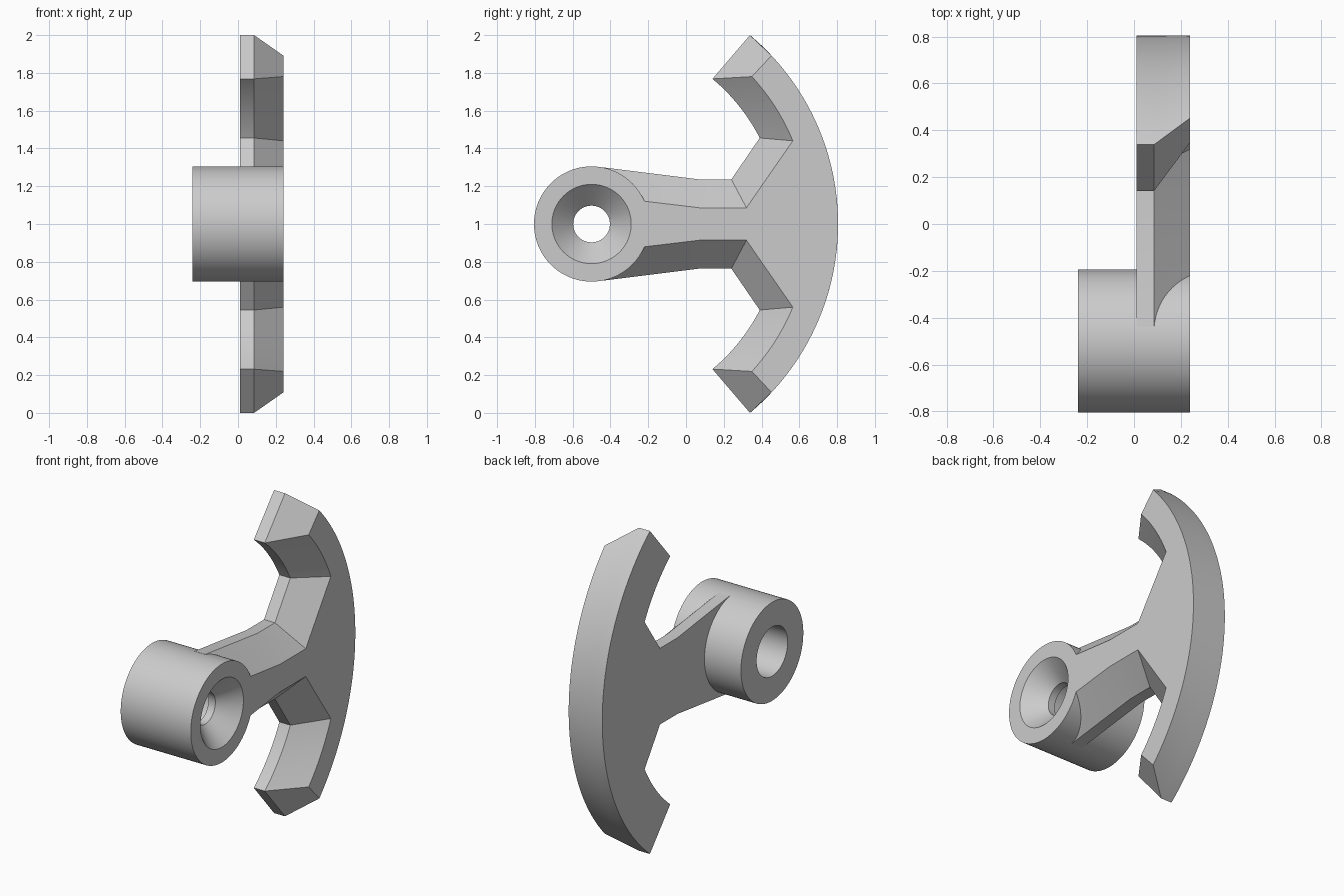
import bpy, bmesh
from math import radians, cos, sin, tau

if "Cube" in bpy.data.objects:
    bpy.data.objects.remove(bpy.data.objects["Cube"], do_unlink=True)

HUB_Y, MID_Z = -0.5, 1.0      # axis shared by the hub and the curved blade

grey = bpy.data.materials.new("plain grey")
grey.use_nodes = True
grey.diffuse_color = (0.6, 0.6, 0.6, 1)
grey.node_tree.nodes["Principled BSDF"].inputs["Base Color"].default_value = (0.6, 0.6, 0.6, 1)


def loft(name, rings):
    """Closed solid through rings of (x, y, z) points, capped at both ends."""
    bm = bmesh.new()
    loops = [[bm.verts.new(p) for p in ring] for ring in rings]
    n = len(loops[0])
    for a, b in zip(loops, loops[1:]):
        for i in range(n):
            j = (i + 1) % n
            bm.faces.new((a[i], a[j], b[j], b[i]))
    bm.faces.new(loops[0])
    bm.faces.new(loops[-1])
    bmesh.ops.recalc_face_normals(bm, faces=bm.faces)
    mesh = bpy.data.meshes.new(name)
    bm.to_mesh(mesh)
    bm.free()
    mesh.materials.append(grey)
    obj = bpy.data.objects.new(name, mesh)
    bpy.context.collection.objects.link(obj)
    return obj


def turned(name, profile, sides=96):
    """Solid turned about the hub axis from (x, radius) pairs."""
    return loft(name, [[(x, HUB_Y + r * cos(tau * i / sides), MID_Z + r * sin(tau * i / sides))
                        for i in range(sides)] for x, r in profile])


def arc(radius, start, end, steps):
    """Points (y, height from middle) on an arc about the hub axis, in degrees."""
    angles = [radians(start + (end - start) * i / steps) for i in range(steps + 1)]
    return [(HUB_Y + radius * cos(a), radius * sin(a)) for a in angles]


def outline(arm, inner, outer):
    """Arm edge, inner arc and outer arc, mirrored to the lower half."""
    half = arm + arc(*inner, 16) + arc(*outer, 32)
    return half + [(y, -h) for y, h in reversed(half[:-1])]


def at(x, points):
    return [(x, y, MID_Z + h) for y, h in points]


def combine(target, other, operation):
    mod = target.modifiers.new(operation.title(), "BOOLEAN")
    mod.operation, mod.object, mod.solver = operation, other, "EXACT"
    bpy.ops.object.select_all(action="DESELECT")
    target.select_set(True)
    bpy.context.view_layer.objects.active = target
    bpy.ops.object.modifier_apply(modifier=mod.name)
    bpy.data.objects.remove(other, do_unlink=True)


# Arm and anchor-shaped blade: straight base, then a wide chamfer to the face
base = outline([(-0.44, 0.3), (0.07, 0.236), (0.24, 0.236)],
               (1.0, 27.1, 50.2), (1.305, 50.02, 0))
face = outline([(-0.44, 0.147), (0.07, 0.086), (0.32, 0.086)],
               (1.153, 22.45, 42.6), (1.305, 43.1, 0))
arm = loft("arm_and_blade", [at(0.01, base), at(0.085, base), at(0.24, face)])

# Hub, joined to the arm
hub = turned("hub_with_blade", [(-0.24, 0.305), (0.24, 0.305)])
combine(hub, arm, "UNION")

# Stepped bore with a countersink on the face side
bore = turned("bore_cutter", [(-0.3, 0.152), (0.08, 0.152), (0.08, 0.097),
                              (0.127, 0.097), (0.24, 0.21), (0.3, 0.27)])
bore.hide_render = True
combine(hub, bore, "DIFFERENCE")

bpy.ops.object.shade_smooth_by_angle(angle=radians(20))
